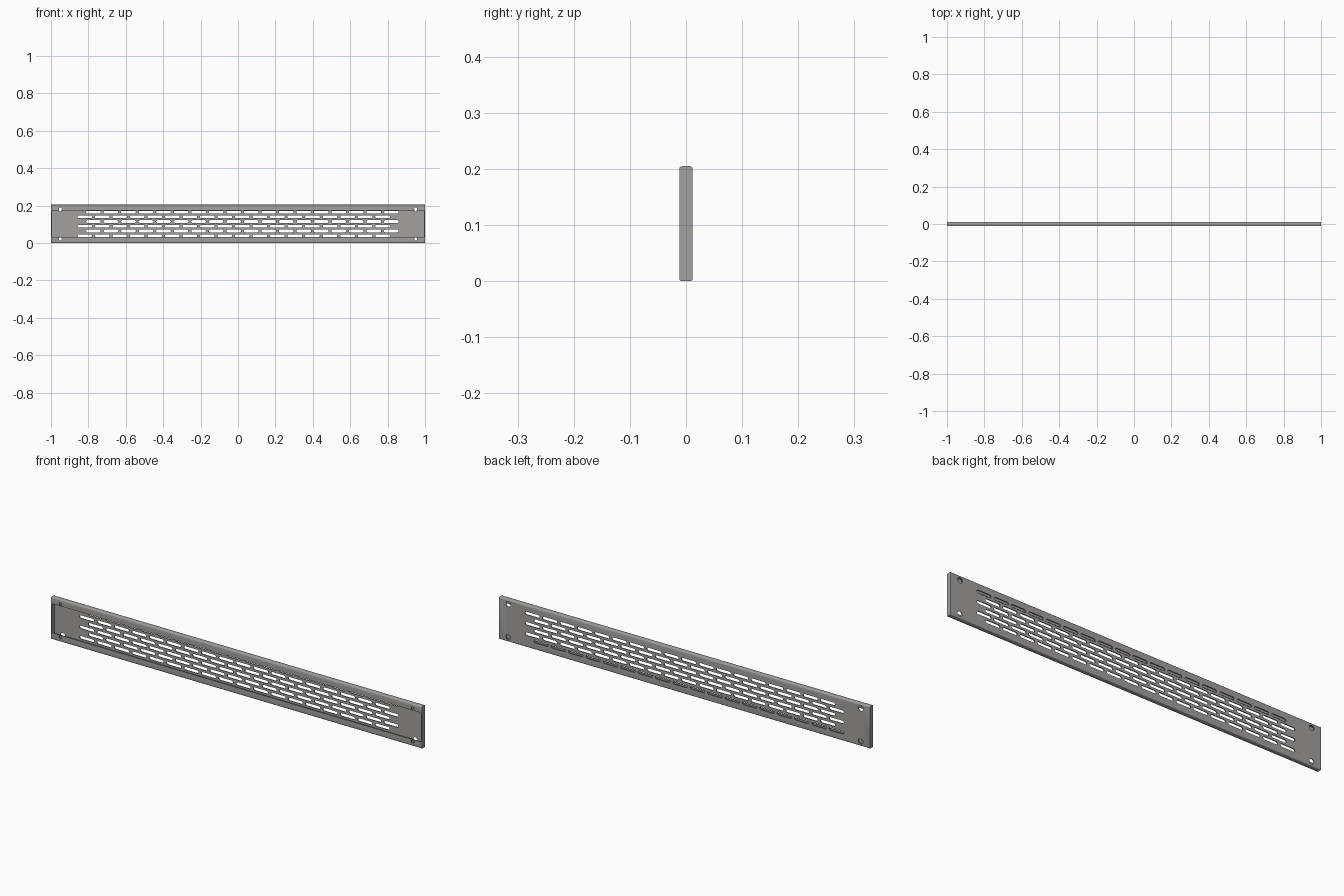
import bpy, bmesh, math

if "Cube" in bpy.data.objects:
    bpy.data.objects.remove(bpy.data.objects["Cube"])

W, H, D, T = 2.0, 0.205, 0.024, 0.0046   # width, height, depth, sheet thickness
LIP = 0.0315                              # height of the folded lips
ZC = H / 2

steel = bpy.data.materials.new("grey_steel")
steel.diffuse_color = (0.36, 0.355, 0.345, 1)
steel.use_nodes = True
steel.node_tree.nodes["Principled BSDF"].inputs["Base Color"].default_value = steel.diffuse_color


def new_object(name, bm):
    bmesh.ops.recalc_face_normals(bm, faces=bm.faces)
    me = bpy.data.meshes.new(name)
    bm.to_mesh(me)
    bm.free()
    me.materials.append(steel)
    ob = bpy.data.objects.new(name, me)
    bpy.context.collection.objects.link(ob)
    return ob


def prism(bm, points, offset):
    """Extrude a closed outline along an offset vector."""
    face = bm.faces.new([bm.verts.new(p) for p in points])
    res = bmesh.ops.extrude_face_region(bm, geom=[face])
    verts = [g for g in res["geom"] if isinstance(g, bmesh.types.BMVert)]
    bmesh.ops.translate(bm, verts=verts, vec=offset)


def slot(bm, x, z, length, height, y0, y1, seg=6):
    """Round-ended slot cutter through y; a circle when length equals height."""
    r, half = height / 2, (length - height) / 2
    pts = []
    for side, start in ((1, -math.pi / 2), (-1, math.pi / 2)):
        for i in range(seg + 1):
            if half == 0 and i == seg:
                continue
            a = start + math.pi * i / seg
            pts.append((x + side * half + r * math.cos(a), y0, z + r * math.sin(a)))
    prism(bm, pts, (0, y1 - y0, 0))


def arc(cy, cz, r, start):
    return [(cy + r * math.cos(math.radians(start + a)),
             cz + r * math.sin(math.radians(start + a))) for a in (0, 30, 60, 90)]


# Folded channel: back plate, top and bottom flanges, front lips
R, y = 0.005, D / 2
outline = (arc(-y + R, R, R, 180) + arc(y - R, R, R, 270)
           + arc(y - R, H - R, R, 0) + arc(-y + R, H - R, R, 90))
inner = [(-y, H - LIP), (-y + T, H - LIP), (-y + T, H - T), (y - T, H - T),
         (y - T, T), (-y + T, T), (-y + T, LIP), (-y, LIP)]
bm = bmesh.new()
prism(bm, [(-W / 2, a, b) for a, b in outline + inner], (W, 0, 0))
panel = new_object("vented_panel", bm)

# Cutters: six staggered rows of vent slots and four mounting holes
bm = bmesh.new()
PITCH, COUNT, ROW = 0.0937, 18, 0.0252
for row in range(6):
    z = ZC + (row - 2.5) * ROW
    shift = (-1 if row % 2 == 0 else 1) * PITCH / 4
    for i in range(COUNT):
        slot(bm, (i - (COUNT - 1) / 2) * PITCH + shift, z, 0.079, 0.0145, 0.004, 0.03)
for sx in (-1, 1):
    for sz in (-1, 1):
        slot(bm, sx * 0.95, ZC + sz * 0.080, 0.026, 0.026, 0.004, 0.03, 10)
        slot(bm, sx * 0.95, ZC + sz * 0.080, 0.016, 0.016, -0.03, -0.004, 8)
cutter = new_object("hole_cutter", bm)
cutter.hide_render = True

mod = panel.modifiers.new("holes", "BOOLEAN")
mod.operation, mod.solver, mod.object = "DIFFERENCE", "EXACT", cutter
bpy.context.view_layer.objects.active = panel
panel.select_set(True)
bpy.ops.object.modifier_apply(modifier=mod.name)
bpy.data.objects.remove(cutter)
bpy.ops.object.shade_smooth_by_angle(angle=math.radians(35))

# Folded end flanges closing both ends of the channel
for name, sx in (("left_end_flange", -1), ("right_end_flange", 1)):
    bm = bmesh.new()
    x = sx * (W / 2)
    prism(bm, [(x, -y, LIP), (x, y - T, LIP), (x, y - T, H - LIP), (x, -y, H - LIP)],
          (-sx * T, 0, 0))
    # part tucked behind the lips
    for z0, z1 in ((T, LIP), (H - LIP, H - T)):
        prism(bm, [(x, -y + T, z0), (x, y - T, z0), (x, y - T, z1), (x, -y + T, z1)],
              (-sx * T, 0, 0))
    new_object(name, bm)
